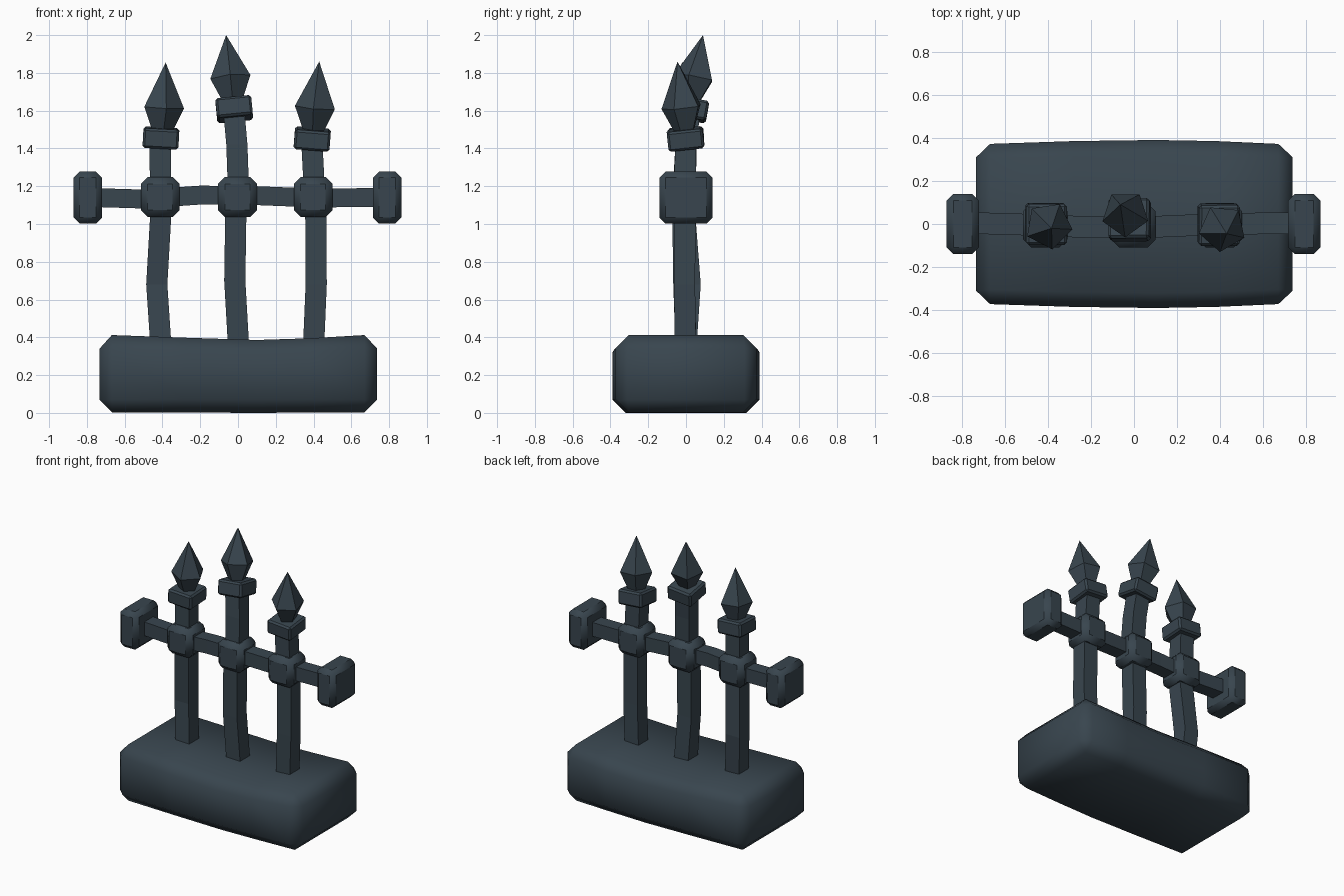
import bpy, bmesh, math
from mathutils import Vector, Matrix

if "Cube" in bpy.data.objects:
    bpy.data.objects.remove(bpy.data.objects["Cube"])

iron = bpy.data.materials.new("dark slate iron")
iron.diffuse_color = (0.040, 0.060, 0.077, 1)
iron.use_nodes = True
iron.node_tree.nodes["Principled BSDF"].inputs["Base Color"].default_value = iron.diffuse_color


def finish(bm, name, angle=None):
    bmesh.ops.remove_doubles(bm, verts=bm.verts, dist=1e-5)
    bmesh.ops.recalc_face_normals(bm, faces=bm.faces)
    me = bpy.data.meshes.new(name)
    bm.to_mesh(me)
    bm.free()
    me.materials.append(iron)
    ob = bpy.data.objects.new(name, me)
    bpy.context.collection.objects.link(ob)
    if angle:
        bpy.ops.object.select_all(action='DESELECT')
        ob.select_set(True)
        bpy.context.view_layer.objects.active = ob
        bpy.ops.object.shade_smooth_by_angle(angle=math.radians(angle))
    return ob


def loft(name, rings, angle=None):
    bm = bmesh.new()
    vs = [[bm.verts.new(p) for p in r] for r in rings]
    n = len(rings[0])
    for a, b in zip(vs, vs[1:]):
        for i in range(n):
            j = (i + 1) % n
            bm.faces.new((a[i], a[j], b[j], b[i]))
    bm.faces.new(vs[0])
    bm.faces.new(vs[-1])
    bmesh.ops.remove_doubles(bm, verts=bm.verts, dist=1e-5)
    return finish(bm, name, angle)


def block(name, loc, size, bevel, rot=None, angle=None):
    bm = bmesh.new()
    bmesh.ops.create_cube(bm, size=1, matrix=Matrix.Diagonal((*size, 1)))
    bmesh.ops.bevel(bm, geom=bm.edges[:], offset=bevel, segments=1,
                    affect='EDGES', profile=0.5)
    m = Matrix.Translation(loc) @ (rot.to_matrix().to_4x4() if rot else Matrix())
    bm.transform(m)
    return finish(bm, name, angle)


# Stone base: chamfered block, slightly swollen sides and sagging top
def base_ring(x, hy, z0, z1, c):
    return [(x, -hy + c, z0), (x, hy - c, z0), (x, hy, z0 + c), (x, hy, z1 - c),
            (x, hy - c, z1), (x, -hy + c, z1), (x, -hy, z1 - c), (x, -hy, z0 + c)]


loft("base", [base_ring(-.733, .31, .07, .34, 0), base_ring(-.668, .372, .003, .412, .068),
              base_ring(-.28, .385, .002, .398, .07), base_ring(.1, .39, 0, .386, .07),
              base_ring(.38, .385, .002, .395, .07),
              base_ring(.67, .372, .003, .412, .068), base_ring(.737, .31, .07, .34, 0)], 60)


# Posts, collars and five-sided spear tips
def post(name, path, h=.056):
    loft(name, [[(x - h, y - h, z), (x + h, y - h, z), (x + h, y + h, z), (x - h, y + h, z)]
                for x, y, z in path])


def spear(name, foot, tip, turn):
    foot, tip = Vector(foot), Vector(tip)
    d = tip - foot
    rot = Vector((0, 0, 1)).rotation_difference(d)
    rings = []
    for t, r in ((-.04, .05), (0, .055), (.35, .112), (1, 0)):
        rings.append([foot + rot @ Vector((r * math.sin(k * math.tau / 5 + turn),
                                           -r * math.cos(k * math.tau / 5 + turn), t * d.length))
                      for k in range(5)])
    bm = bmesh.new()
    vs = [[bm.verts.new(p) for p in r] for r in rings[:3]]
    top = bm.verts.new(tip)
    for a, b in zip(vs, vs[1:]):
        for i in range(5):
            bm.faces.new((a[i], a[(i + 1) % 5], b[(i + 1) % 5], b[i]))
    for i in range(5):
        bm.faces.new((vs[2][i], vs[2][(i + 1) % 5], top))
    bm.faces.new(vs[0])
    finish(bm, name)


parts = {
    "left": ([(-.408, 0, .35), (-.43, .022, .68), (-.41, -.005, 1.03), (-.412, 0, 1.45)],
             (-.408, 0, 1.455), (-.403, 0, 1.49), (-.383, -.02, 1.855), .15),
    "middle": ([(.003, 0, .35), (-.017, -.012, .70), (-.012, -.016, 1.03),
                (.0, -.01, 1.25), (-.006, .0, 1.42), (-.022, .02, 1.6)],
               (-.02, .02, 1.608), (-.028, .025, 1.65), (-.063, .09, 2.0), 0),
    "right": ([(.4, -.003, .35), (.414, -.008, .68), (.412, -.005, 1.03), (.39, -.003, 1.45)],
              (.393, -.003, 1.45), (.4, -.005, 1.49), (.43, -.045, 1.86), -.1),
}
for side, (path, collar, foot, tip, turn) in parts.items():
    post(side + "_post", path)
    rot = Vector((0, 0, 1)).rotation_difference(Vector(tip) - Vector(foot))
    block(side + "_collar", collar, (.19, .19, .105), .012, rot)
    spear(side + "_spear_tip", foot, tip, turn)

# Horizontal rail, gently wavy
h = .05
loft("rail", [[(x, y - h, z - h), (x, y + h, z - h), (x, y + h, z + h), (x, y - h, z + h)]
              for x, y, z in ((-.76, .005, 1.14), (-.5, -.003, 1.132), (-.2, -.015, 1.153),
                              (.1, -.013, 1.15), (.4, 0, 1.138), (.76, .005, 1.14))])

# Clamps at the crossings and caps at the rail ends
for side, x in (("left", -.412), ("middle", -.003), ("right", .398)):
    block(side + "_clamp", (x, -.006, 1.143), (.205, .205, .212), .036, None, 40)
for side, x in (("left", -.795), ("right", .79)):
    block(side + "_rail_cap", (x, 0, 1.14), (.15, .28, .276), .032, None, 40)
